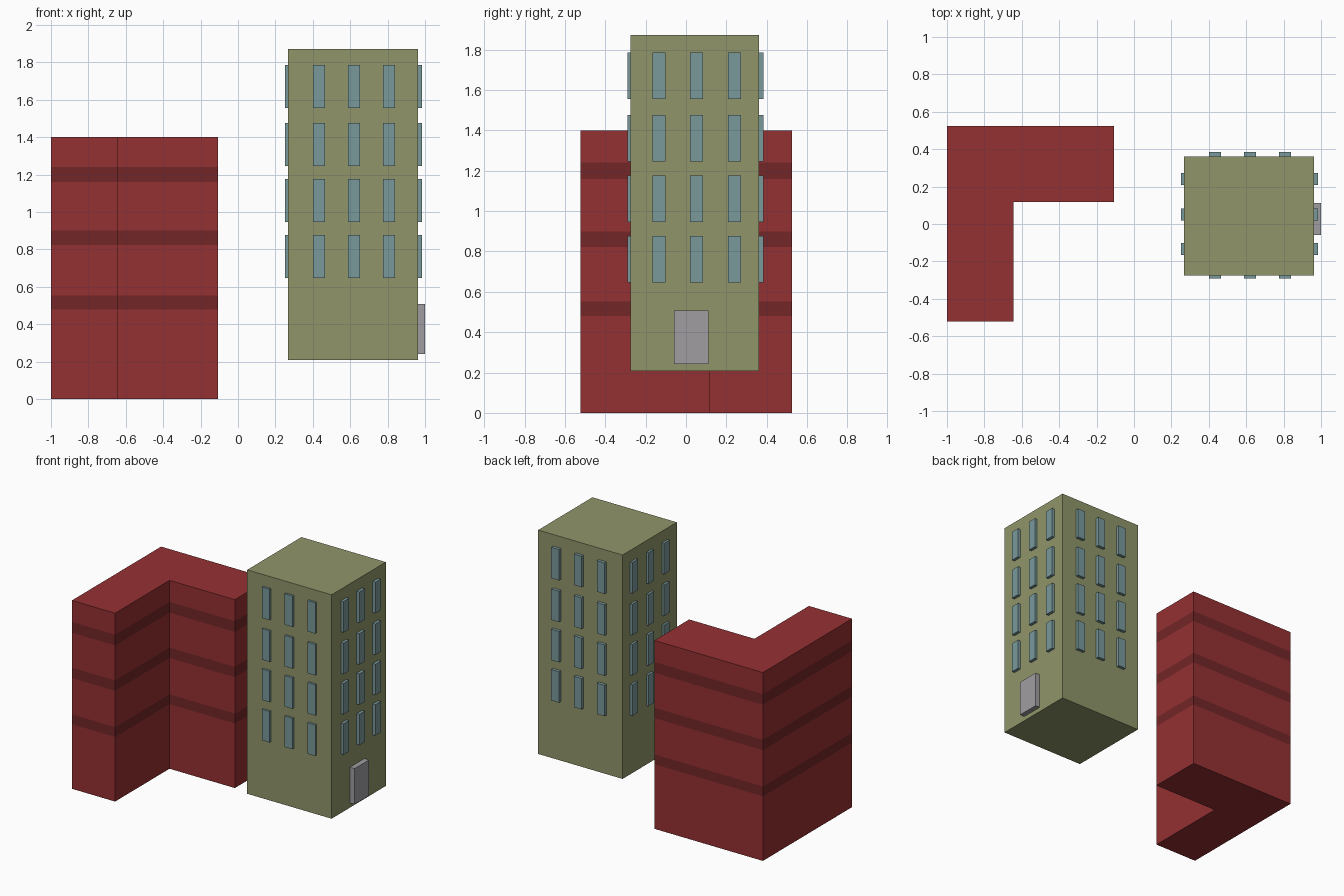
import bpy, bmesh

if "Cube" in bpy.data.objects:
    bpy.data.objects.remove(bpy.data.objects["Cube"])

def material(name, rgb):
    m = bpy.data.materials.new(name)
    m.diffuse_color = (*[(c / 255) ** 2.2 for c in rgb], 1)
    m.use_nodes = True
    m.node_tree.nodes["Principled BSDF"].inputs["Base Color"].default_value = m.diffuse_color
    return m

RED = material("red_wall", (148, 52, 54))
BAND = material("dark_band", (115, 42, 44))
OLIVE = material("olive_wall", (143, 148, 105))
GLASS = material("window_glass", (121, 152, 155))
DOOR = material("door_grey", (158, 156, 160))

def finish(bm, name, mats):
    bmesh.ops.recalc_face_normals(bm, faces=bm.faces)
    me = bpy.data.meshes.new(name)
    bm.to_mesh(me)
    bm.free()
    for m in mats:
        me.materials.append(m)
    ob = bpy.data.objects.new(name, me)
    bpy.context.collection.objects.link(ob)
    return ob

def box(name, lo, hi, mat):
    bm = bmesh.new()
    bmesh.ops.create_cube(bm, size=1)
    for v in bm.verts:
        v.co = [(a + b) / 2 + c * (b - a) for a, b, c in zip(lo, hi, v.co)]
    return finish(bm, name, [mat])

# L-shaped block: stacked rings, with every second wall strip a dark band
outline = [(-1, -0.522), (-0.645, -0.522), (-0.645, 0.117),
           (-0.108, 0.117), (-0.108, 0.525), (-1, 0.525)]
levels = [0, 0.48, 0.553, 0.823, 0.9, 1.16, 1.24, 1.4]
bm = bmesh.new()
rings = [[bm.verts.new((x, y, z)) for x, y in outline] for z in levels]
n = len(outline)
for k, (low, high) in enumerate(zip(rings, rings[1:])):
    for i in range(n):
        j = (i + 1) % n
        bm.faces.new((low[i], low[j], high[j], high[i])).material_index = k % 2
bm.faces.new(rings[0][::-1])
bm.faces.new(rings[-1])
finish(bm, "l_shaped_block", [RED, BAND])

# Tower
X0, X1, Y0, Y1 = 0.268, 0.962, -0.275, 0.362
box("tower", (X0, Y0, 0.208), (X1, Y1, 1.872), OLIVE)

# Windows: three columns by four rows on every side
W, IN = 0.032, 0.01
for r, z in enumerate((0.762, 1.062, 1.361, 1.671)):
    z0, z1 = z - 0.115, z + 0.115
    for c, (x, y) in enumerate(zip((0.432, 0.62, 0.807), (-0.133, 0.052, 0.24))):
        tag = f"window_{r}_{c}"
        box("front_" + tag, (x - W, Y0 - 0.016, z0), (x + W, Y0 + IN, z1), GLASS)
        box("back_" + tag, (x - W, Y1 - IN, z0), (x + W, Y1 + 0.023, z1), GLASS)
        box("left_" + tag, (X0 - 0.017, y - W, z0), (X0 + IN, y + W, z1), GLASS)
        box("right_" + tag, (X1 - IN, y - W, z0), (X1 + 0.022, y + W, z1), GLASS)

# Door on the right side
box("door", (X1 - IN, -0.059, 0.242), (1.0, 0.111, 0.508), DOOR)
